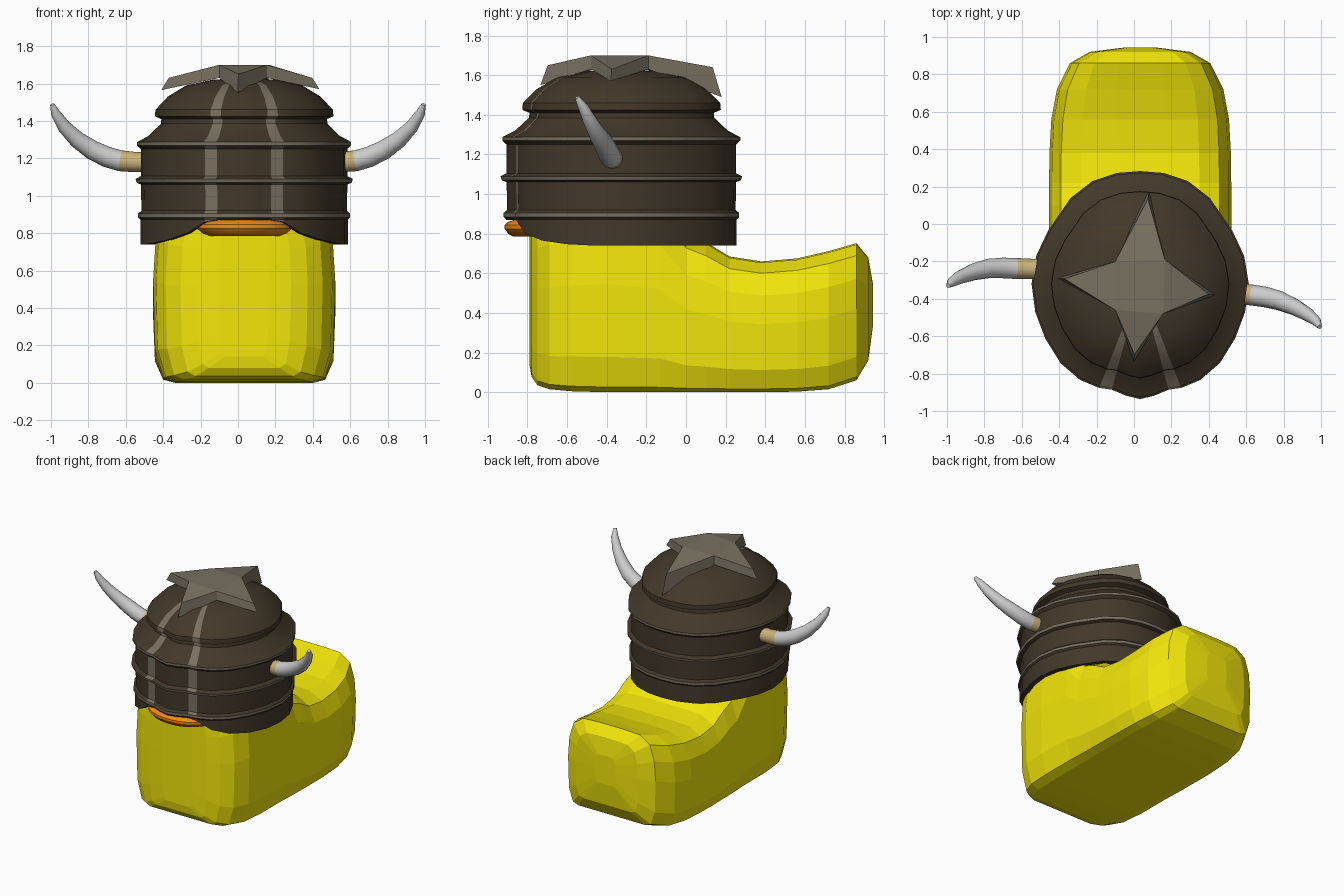
import bpy, bmesh, math
from mathutils import Vector

if "Cube" in bpy.data.objects:
    bpy.data.objects.remove(bpy.data.objects["Cube"])


def material(name, rgb):
    m = bpy.data.materials.new(name)
    m.diffuse_color = (*rgb, 1)
    m.use_nodes = True
    m.node_tree.nodes["Principled BSDF"].inputs["Base Color"].default_value = m.diffuse_color
    return m


YELLOW = material("yellow", (0.90, 0.80, 0.003))
BROWN = material("dark_brown", (0.055, 0.040, 0.023))
TRIM = material("trim", (0.19, 0.165, 0.12))
ORANGE = material("orange", (0.90, 0.25, 0.005))
BONE = material("bone", (0.55, 0.55, 0.55))
TAN = material("tan", (0.60, 0.45, 0.20))


def finish(name, bm, mats, smooth=None):
    bmesh.ops.recalc_face_normals(bm, faces=bm.faces)
    me = bpy.data.meshes.new(name)
    bm.to_mesh(me)
    bm.free()
    ob = bpy.data.objects.new(name, me)
    bpy.context.collection.objects.link(ob)
    for m in mats:
        me.materials.append(m)
    if smooth:
        bpy.ops.object.select_all(action='DESELECT')
        ob.select_set(True)
        bpy.context.view_layer.objects.active = ob
        bpy.ops.object.shade_smooth_by_angle(angle=math.radians(smooth))
    return ob


def loft(name, rings, mats, pick=None, smooth=None):
    """Skin closed rings of points, cap both ends; pick(i, j) gives the material slot."""
    bm = bmesh.new()
    vs = [[bm.verts.new(p) for p in r] for r in rings]
    n = len(rings[0])
    for i in range(len(vs) - 1):
        for j in range(n):
            k = (j + 1) % n
            f = bm.faces.new((vs[i][j], vs[i][k], vs[i + 1][k], vs[i + 1][j]))
            if pick:
                f.material_index = pick(i, j)
    bm.faces.new(vs[0][::-1])
    bm.faces.new(vs[-1]).material_index = pick(len(vs) - 2, 0) if pick else 0
    return finish(name, bm, mats, smooth)


CX, CY = 0.033, -0.32

# Body: rounded cross-sections from chest to tail (y, half width, bottom, top)
SECTIONS = [(-0.79, 0.13, 0.14, 0.92), (-0.78, 0.25, 0.08, 0.94), (-0.75, 0.34, 0.035, 0.97),
            (-0.69, 0.42, 0.015, 1.0), (-0.58, 0.472, 0.005, 1.03), (-0.4, 0.487, 0, 1.05),
            (-0.13, 0.487, 0, 1.0), (0.0, 0.487, 0, 0.80), (0.1, 0.487, 0, 0.757),
            (0.22, 0.487, 0, 0.685), (0.38, 0.485, 0, 0.66), (0.56, 0.475, 0.003, 0.675),
            (0.72, 0.445, 0.015, 0.712), (0.86, 0.375, 0.06, 0.752), (0.92, 0.27, 0.16, 0.68),
            (0.943, 0.09, 0.33, 0.55)]


def body_section(y, w, lo, hi):
    h = hi - lo
    half = [(0.76, 0), (0.89, 0.025 * h), (0.98, 0.17 * h), (1.0, 0.52 * h),
            (0.97, 0.74 * h), (0.87, 0.91 * h), (0.65, 0.99 * h), (0.3, h)]
    right = [(CX + w * x, y, lo + z) for x, z in half]
    left = [(CX - w * x, y, lo + z) for x, z in reversed(half)]
    return right + left


loft("body", [body_section(*s) for s in SECTIONS], [YELLOW])

# Helmet: pointed-oval outline (angle from the front, radius), mirrored left to right
OUTLINE = [(0, 0.61), (7, 0.597), (15, 0.58), (21.5, 0.592), (32, 0.60), (45, 0.595),
           (60, 0.58), (75, 0.575), (90, 0.575), (105, 0.57), (120, 0.563), (141, 0.585),
           (155, 0.60), (168, 0.60), (180, 0.597)]
OUTLINE += [(-a, r) for a, r in reversed(OUTLINE[1:-1])]
# Helmet wall: (height, scale), inner lip first, then rolled ridges up to the dome
WALL = [(0.98, 0.88), (0.74, 0.90), (0.74, 0.965), (0.872, 0.965), (0.885, 0.985), (0.905, 0.985),
        (0.92, 0.955), (1.06, 0.96), (1.07, 1.0), (1.09, 1.01), (1.105, 0.96),
        (1.25, 0.96), (1.27, 0.995), (1.287, 0.995), (1.32, 0.89), (1.385, 0.775), (1.41, 0.77),
        (1.425, 0.83), (1.46, 0.825), (1.53, 0.71), (1.59, 0.54), (1.62, 0.3), (1.63, 0.04)]
RIDGES = {4, 8, 12}


def helmet_ring(i, z, s):
    lift = {0: 0.87, 7: 0.87, 15: 0.87, 21.5: 0.86, 32: 0.80, 45: 0.765, 60: 0.747}
    ring = []
    for a, r in OUTLINE:
        zz = lift.get(abs(a), z) if i in (1, 2) else z   # face opening raised at the front
        t = math.radians(a)
        ring.append((CX + r * s * math.sin(t), CY - r * s * math.cos(t), zz))
    return ring


STRIPES = (2, len(OUTLINE) - 3)
loft("helmet", [helmet_ring(i, *w) for i, w in enumerate(WALL)], [BROWN, TRIM],
     lambda i, j: int(i in RIDGES or (j in STRIPES and 2 <= i <= 20)), 35)

# Star plate on the crown: thick four-pointed star, tips drooping and flaring downwards
# each tip: x, y, underside height, top height
TIPS = [(0.08, 0.18, 1.49, 1.64), (0.435, -0.38, 1.57, 1.63),
        (0.0, -0.735, 1.55, 1.65), (-0.41, -0.29, 1.565, 1.63)]
INNER = [(0.165, -0.19), (0.155, -0.48), (-0.10, -0.46), (-0.10, -0.2)]
MID = (0.02, -0.32)
bm = bmesh.new()
top, low = [], []
for (x, y, zl, zt), (u, v) in zip(TIPS, INNER):
    tx, ty = MID[0] + (x - MID[0]) * 0.91, MID[1] + (y - MID[1]) * 0.91
    top += [bm.verts.new((tx, ty, zt)), bm.verts.new((u, v, 1.70))]
    low += [bm.verts.new((x, y, zl)), bm.verts.new((u, v, 1.63))]
bm.faces.new([top[i] for i in (1, 3, 5, 7)])
bm.faces.new([low[i] for i in (7, 5, 3, 1)])
for i in range(8):
    k = (i + 1) % 8
    bm.faces.new((top[i], top[k], low[k], low[i]))
    if i % 2 == 0:
        bm.faces.new((top[i - 1], top[i], top[k]))
        bm.faces.new((low[k], low[i], low[i - 1]))
finish("star_plate", bm, [TRIM])


# Horns: tapered tubes with a tan root
def horn(name, path, radii, sides=12):
    pts = [Vector(p) for p in path]
    rings = []
    for i, p in enumerate(pts):
        d = (pts[min(i + 1, len(pts) - 1)] - pts[max(i - 1, 0)]).normalized()
        u = d.cross(Vector((0, 1, 0))).normalized()
        v = d.cross(u)
        rings.append([p + radii[i] * (u * math.cos(2 * math.pi * k / sides)
                                      + v * math.sin(2 * math.pi * k / sides))
                      for k in range(sides)])
    loft(name, rings, [TAN, BONE], lambda i, j: int(i >= 2), 40)


RADII = [0.052, 0.054, 0.056, 0.055, 0.052, 0.045, 0.036, 0.026, 0.012]
HEIGHTS = [1.18, 1.18, 1.187, 1.207, 1.245, 1.30, 1.37, 1.44, 1.488]
X_OUT = [0.48, 0.55, 0.63, 0.70, 0.78, 0.86, 0.93, 0.975, 0.993]
Y_LEFT = [-0.24, -0.24, -0.238, -0.235, -0.238, -0.257, -0.285, -0.312, -0.33]
Y_RIGHT = [-0.365, -0.37, -0.38, -0.39, -0.41, -0.445, -0.485, -0.52, -0.55]
horn("left_horn", [(-x, y, z) for x, y, z in zip(X_OUT, Y_LEFT, HEIGHTS)], RADII)
horn("right_horn", list(zip(X_OUT, Y_RIGHT, HEIGHTS)), RADII)

# Beak: flattened oval below the helmet's front edge
BEAK = [(0.785, 0.75), (0.80, 0.9), (0.825, 1.0), (0.845, 1.0), (0.86, 0.9), (0.872, 0.7)]
loft("beak", [[(0.035 + 0.26 * s * math.cos(t), -0.74 - 0.175 * s * math.sin(t), z)
               for t in (2 * math.pi * k / 20 for k in range(20))] for z, s in BEAK],
     [ORANGE], None, 30)
